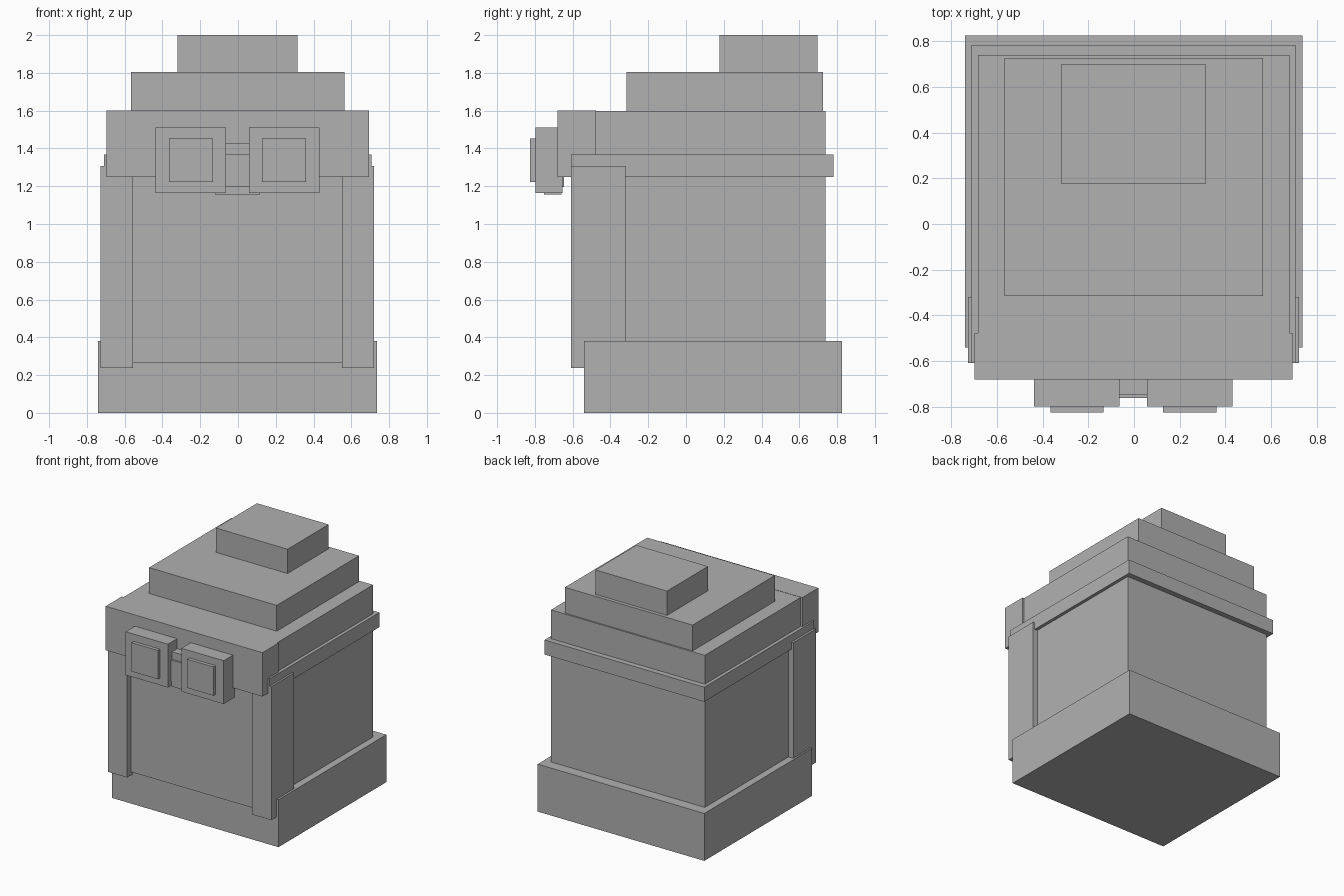
import bpy

grey = bpy.data.materials.new("mid grey")
grey.diffuse_color = (0.44, 0.44, 0.44, 1)


def box(name, x, y, z):
    """Box from (min, max) ranges on each axis."""
    ranges = (x, y, z)
    bpy.ops.mesh.primitive_cube_add(size=1, location=[(a + b) / 2 for a, b in ranges])
    ob = bpy.context.object
    ob.name = name
    ob.scale = [b - a for a, b in ranges]
    bpy.ops.object.transform_apply(location=False, rotation=False, scale=True)
    ob.data.materials.append(grey)
    return ob


# Base and body
box("base", (-0.74, 0.737), (-0.54, 0.825), (0, 0.38))
box("body", (-0.683, 0.68), (-0.56, 0.738), (0.265, 1.598))

# Headband strap and front brow slab
box("strap", (-0.71, 0.706), (-0.608, 0.782), (1.25, 1.367))
box("brow", (-0.697, 0.693), (-0.68, -0.477), (1.248, 1.6))

# Stepped top
box("lower_tier", (-0.567, 0.564), (-0.315, 0.726), (1.59, 1.805))
box("upper_tier", (-0.32, 0.315), (0.178, 0.697), (1.79, 2.0))

# Front corner posts and goggles, left and right
for side, s in (("left", -1), ("right", 1)):
    def span(a, b):
        return tuple(sorted((s * a - 0.003, s * b - 0.003)))
    box(side + "_post", span(0.554, 0.724), (-0.608, -0.32), (0.238, 1.308))
    box(side + "_frame", span(0.06, 0.434), (-0.797, -0.655), (1.163, 1.51))
    box(side + "_lens", span(0.13, 0.363), (-0.825, -0.79), (1.222, 1.452))

# Goggle bridge and nose piece
box("bridge_top", (-0.07, 0.06), (-0.745, -0.67), (1.36, 1.43))
box("bridge", (-0.07, 0.06), (-0.76, -0.645), (1.197, 1.37))
box("nose", (-0.123, 0.117), (-0.752, -0.66), (1.155, 1.199))
